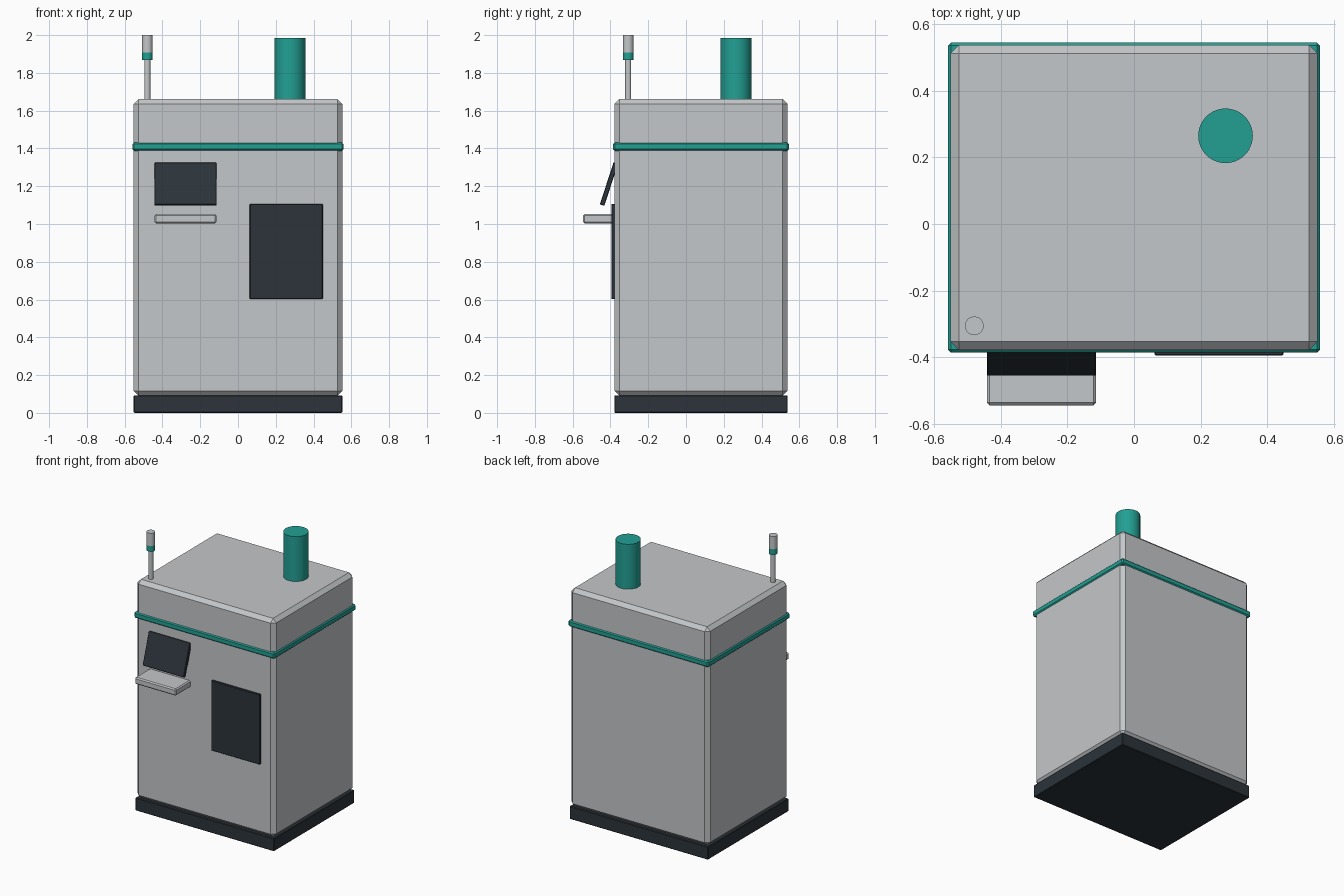
import bpy, bmesh, math
from mathutils import Matrix, Vector

if "Cube" in bpy.data.objects:
    bpy.data.objects.remove(bpy.data.objects["Cube"])


def material(name, rgb):
    m = bpy.data.materials.new(name)
    m.diffuse_color = (*rgb, 1.0)
    m.use_nodes = True
    m.node_tree.nodes["Principled BSDF"].inputs["Base Color"].default_value = m.diffuse_color
    return m


GREY = material("light_grey", (0.552, 0.571, 0.586))
TEAL = material("teal", (0.016, 0.352, 0.296))
DARK = material("dark_slate", (0.025, 0.034, 0.042))


def finish(name, bm, mat):
    mesh = bpy.data.meshes.new(name)
    bmesh.ops.recalc_face_normals(bm, faces=bm.faces)
    bm.to_mesh(mesh)
    bm.free()
    mesh.materials.append(mat)
    ob = bpy.data.objects.new(name, mesh)
    bpy.context.collection.objects.link(ob)
    return ob


def box(name, lo, hi, mat, bevel):
    """Chamfered box between two corners, origin at its centre."""
    lo, hi = Vector(lo), Vector(hi)
    bm = bmesh.new()
    bmesh.ops.create_cube(bm, size=1.0, matrix=Matrix.Diagonal((*(hi - lo), 1)))
    bmesh.ops.bevel(bm, geom=bm.edges[:], offset=bevel, segments=1,
                    affect='EDGES', clamp_overlap=True)
    ob = finish(name, bm, mat)
    ob.location = (lo + hi) / 2
    return ob


def cylinder(name, x, y, z0, z1, r, mat):
    bm = bmesh.new()
    bmesh.ops.create_cone(bm, cap_ends=True, segments=48, radius1=r, radius2=r,
                          depth=z1 - z0)
    ob = finish(name, bm, mat)
    ob.location = (x, y, (z0 + z1) / 2)
    bpy.ops.object.select_all(action='DESELECT')
    ob.select_set(True)
    bpy.context.view_layer.objects.active = ob
    bpy.ops.object.shade_smooth_by_angle(angle=math.radians(40))
    return ob


# Cabinet: plinth, chamfered body and surrounding stripe
box("plinth", (-0.552, -0.379, 0), (0.552, 0.538, 0.093), DARK, 0.004)
box("cabinet_body", (-0.552, -0.379, 0.091), (0.552, 0.538, 1.662), GREY, 0.026)
box("trim_band", (-0.559, -0.386, 1.387), (0.559, 0.545, 1.432), TEAL, 0.009)

# Front fittings: window panel, shelf and tilted screen
box("window_panel", (0.062, -0.395, 0.603), (0.449, -0.37, 1.106), DARK, 0.003)
box("shelf", (-0.442, -0.545, 1.003), (-0.114, -0.37, 1.052), GREY, 0.008)
tilt = math.radians(18)
screen = box("screen", (-0.442, -0.0125, -0.117), (-0.114, 0.0125, 0.117), DARK, 0.003)
screen.rotation_euler.x = -tilt
screen.location = (-0.278, -0.408, 1.211)

# Roof: exhaust stack and signal lamp on a post
cylinder("exhaust_stack", 0.275, 0.265, 1.65, 1.985, 0.082, TEAL)
cylinder("lamp_post", -0.48, -0.306, 1.65, 1.88, 0.016, GREY)
cylinder("lamp_ring", -0.48, -0.306, 1.867, 1.908, 0.028, TEAL)
cylinder("lamp_head", -0.48, -0.306, 1.908, 2.0, 0.028, GREY)
